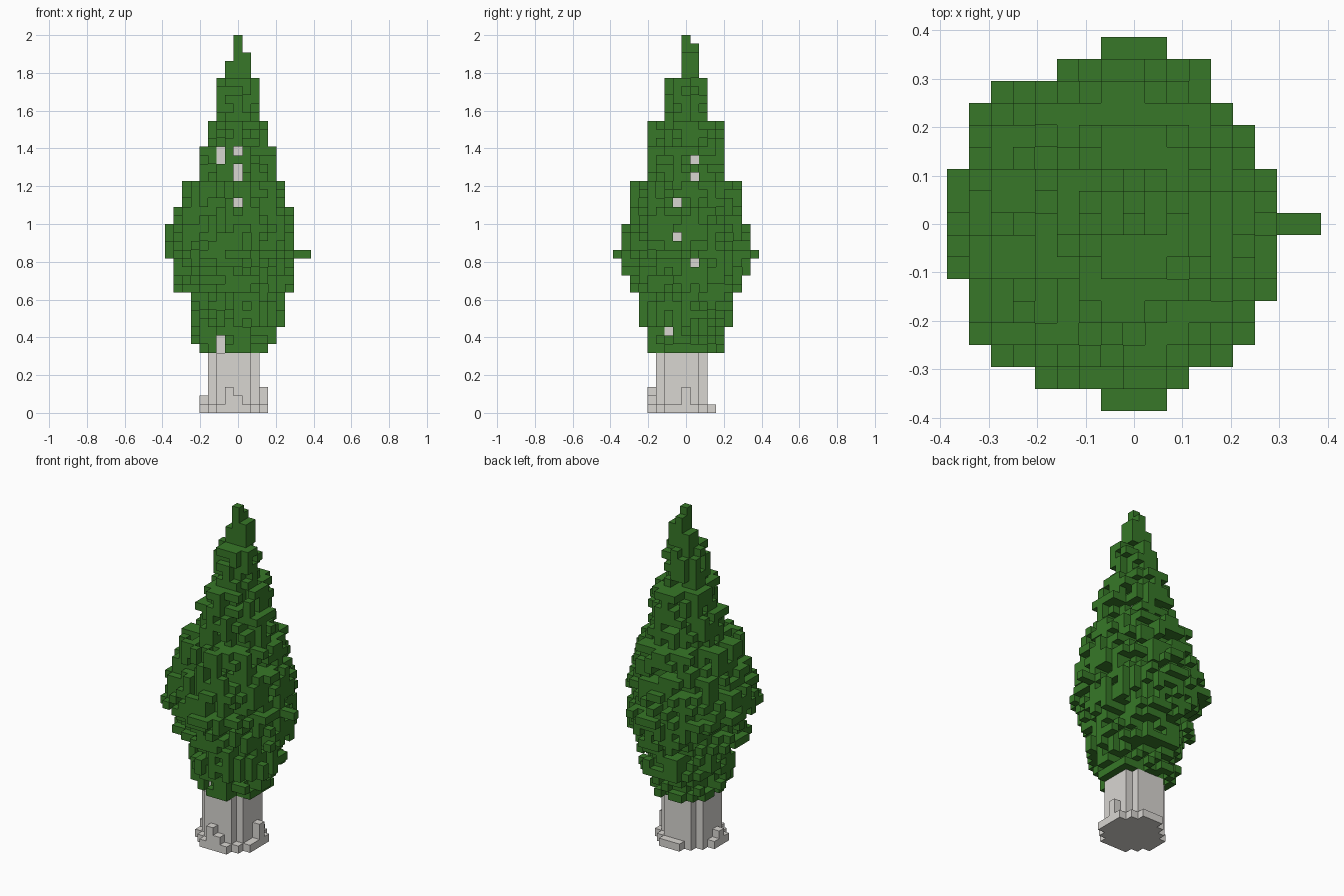
import bpy, bmesh, math, random
from mathutils import Vector, noise

random.seed(4)
ROWS = 44
CELL = 2 / ROWS

if "Cube" in bpy.data.objects:
    bpy.data.objects.remove(bpy.data.objects["Cube"])


def make_material(name, red, green, blue):
    material = bpy.data.materials.new(name)
    material.use_nodes = True
    colour = (red, green, blue, 1)
    material.diffuse_color = colour
    shader = material.node_tree.nodes["Principled BSDF"]
    shader.inputs["Base Color"].default_value = colour
    return material


def build_blocks(name, cells, neighbours, material):
    """Skin a set of grid cells, leaving out faces hidden by neighbours."""
    bm = bmesh.new()
    for cell in sorted(cells):
        centre = Vector(cell)
        centre.z += 0.5
        for axis in range(3):
            for sign in (-1, 1):
                normal = Vector()
                normal[axis] = sign
                beside = tuple(round(value) for value in Vector(cell) + normal)
                if beside in neighbours:
                    continue
                across = normal.zxy
                upward = normal.cross(across)
                corners = (across + upward, upward - across,
                           -across - upward, across - upward)
                bm.faces.new([bm.verts.new((centre + (normal + corner) / 2) * CELL)
                              for corner in corners])
    bmesh.ops.remove_doubles(bm, verts=bm.verts, dist=CELL / 100)
    mesh = bpy.data.meshes.new(name)
    bm.to_mesh(mesh)
    bm.free()
    mesh.materials.append(material)
    obj = bpy.data.objects.new(name, mesh)
    bpy.context.collection.objects.link(obj)


def trunk_height(x, y):
    """Core runs up inside the crown; the outer ring is a ragged root flare."""
    distance = math.hypot(x + 0.5, y + 0.5)
    if distance < 2.2:
        return 31
    if distance < 3:
        return 7
    if distance < 4 and y - x < 5:
        tallest = 2 if x == -4 else 4
        return random.choice((1, 1, random.randint(2, tallest)))
    return 0


def leafy_row(row, right, left, depth):
    """One ragged oval layer of leaves with a sprig reaching out on each side."""
    middle = (left - right) / 2
    half_width = (left + right + 1) / 2
    half_depth = depth + 0.5
    size = min(half_width, half_depth)
    fullness = random.uniform(0.35, 0.6)
    cells = set()
    for x in range(-right, left + 1):
        for y in range(-depth, depth + 1):
            radius = math.hypot((x - middle) / half_width, y / half_depth)
            inset = (1 - radius) * size
            clump = noise.noise(Vector((x * 0.41, y * 0.41, row * 1.73)))
            chance = fullness + clump + inset / 5
            if inset > 1.8 or (inset > 0 and random.random() < chance):
                cells.add((x, y, row))
    shift = random.randint(-1, 1)
    for step in range(2):
        cells.update({(step - right, shift, row), (left - step, -shift, row),
                      (-shift, step - depth, row), (shift, depth - step, row)})
    return cells


# Trunk with root flare
trunk = {(x, y, row) for x in range(-4, 4) for y in range(-4, 4)
         for row in range(trunk_height(x, y))}

# Crown tiers from the bottom up: rows, reach to right, reach to left, depth
TIERS = (
    (1, 4, 3, 4), (2, 5, 4, 4), (4, 5, 5, 5), (2, 7, 6, 6),
    (2, 7, 6, 7), (1, 8, 6, 8), (3, 8, 6, 7), (2, 7, 6, 6),
    (3, 6, 5, 6), (4, 4, 4, 4), (3, 3, 3, 4), (5, 2, 2, 2),
)
crown = set()
row = 7
for rows, right, left, depth in TIERS:
    for _ in range(rows):
        crown |= leafy_row(row, right, left, depth)
        row += 1

# Long twig sticking out of the widest tier on the left
crown.update((x, 0, 18) for x in range(6, 9))

# Stepped spire on top
for x in range(-1, 2):
    for y in range(2):
        drop = max(y, 2 if x > 0 else -3 * x)
        crown.update((x, y, level) for level in range(row, ROWS - drop))

# Gaps in the leaves that show the trunk, from the front and from the left
front_gaps = {(0, level) for level in (24, 27)}
left_gaps = {(1, level) for level in (17, 27, 29)} | {(-1, level) for level in (20, 24)}
crown = {(x, y, level) for x, y, level in crown - trunk
         if not (y < 0 and (x, level) in front_gaps)
         and not (x > 0 and (y, level) in left_gaps)}

solid = trunk | crown
build_blocks("trunk", trunk, solid, make_material("pale grey bark", 0.69, 0.67, 0.64))
build_blocks("crown", crown, solid, make_material("leaf green", 0.038, 0.187, 0.021))
